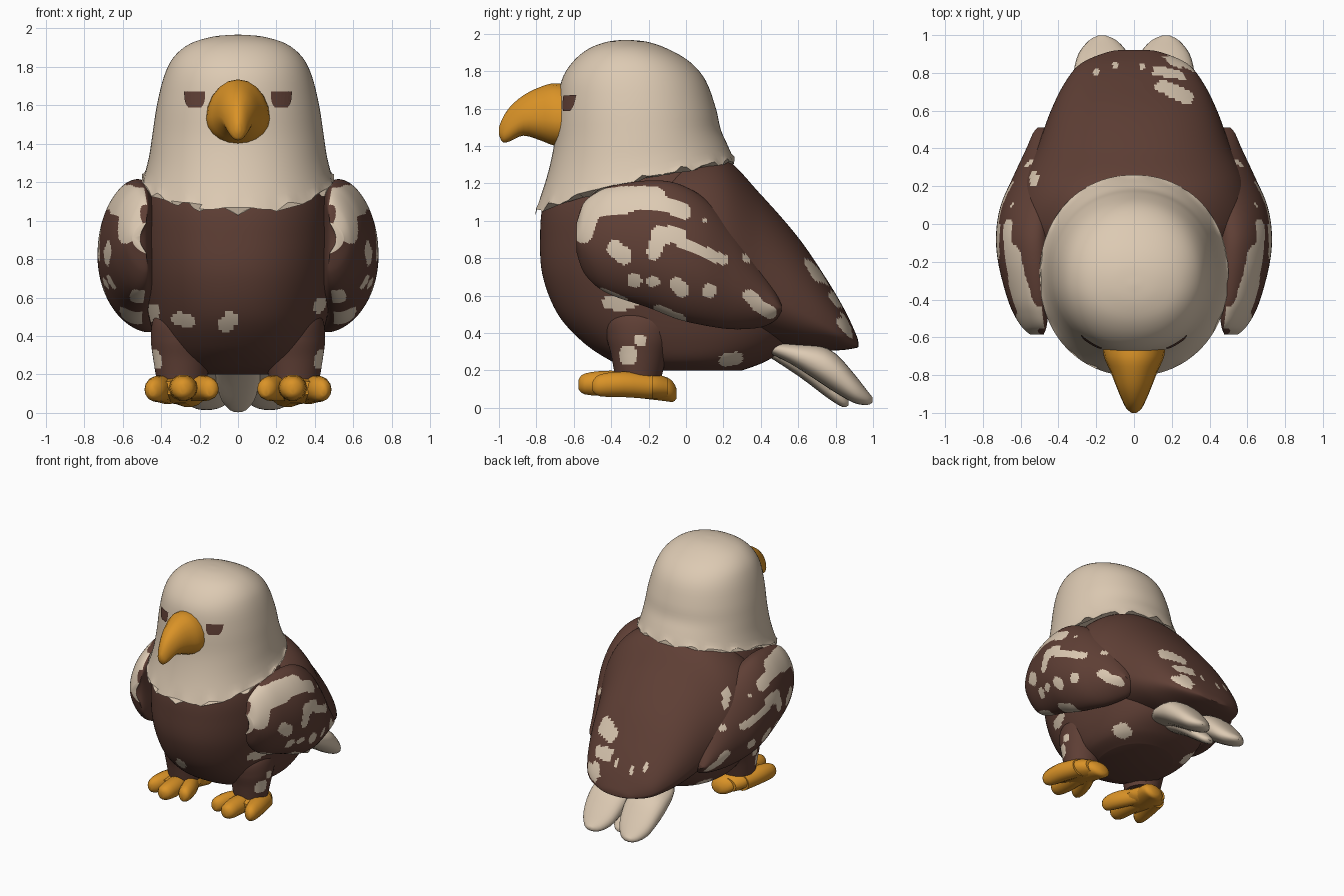
import bpy, bmesh, math
from mathutils import Vector
from mathutils.bvhtree import BVHTree

if "Cube" in bpy.data.objects:
    bpy.data.objects.remove(bpy.data.objects["Cube"])


def material(name, rgb):
    m = bpy.data.materials.new(name)
    m.diffuse_color = (*rgb, 1)
    m.use_nodes = True
    m.node_tree.nodes["Principled BSDF"].inputs["Base Color"].default_value = m.diffuse_color
    return m


BROWN = material("brown feathers", (0.115, 0.05, 0.036))
CREAM = material("cream feathers", (0.72, 0.59, 0.45))
ORANGE = material("orange horn", (0.70, 0.29, 0.02))


def smooth(secs, k):
    """Catmull-Rom interpolation of section tuples."""
    out = []
    for i in range(len(secs) - 1):
        a, b, c, d = (secs[min(max(j, 0), len(secs) - 1)] for j in range(i - 1, i + 3))
        for s in range(k):
            t = s / k
            out.append([0.5 * (2 * q + (r - p) * t + (2 * p - 5 * q + 4 * r - w) * t * t
                               + (3 * q - p - 3 * r + w) * t ** 3)
                        for p, q, r, w in zip(a, b, c, d)])
    return out + [list(secs[-1])]


def finish(name, bm, mats, rule=None):
    bmesh.ops.recalc_face_normals(bm, faces=bm.faces)
    if rule:
        for f in bm.faces:
            f.material_index = int(rule(f.calc_center_median(), f.normal))
    me = bpy.data.meshes.new(name)
    bm.to_mesh(me)
    bm.free()
    ob = bpy.data.objects.new(name, me)
    bpy.context.collection.objects.link(ob)
    for m in mats:
        me.materials.append(m)
    bpy.ops.object.select_all(action='DESELECT')
    ob.select_set(True)
    bpy.context.view_layer.objects.active = ob
    bpy.ops.object.shade_smooth_by_angle(angle=math.radians(45))
    return ob


def loft(name, rings, mats, rule=None):
    bm = bmesh.new()
    vs = [[bm.verts.new(p) for p in r] for r in rings]
    n = len(vs[0])
    for a, b in zip(vs, vs[1:]):
        for i in range(n):
            bm.faces.new((a[i], a[(i + 1) % n], b[(i + 1) % n], b[i]))
    bm.faces.new(vs[0])
    bm.faces.new(vs[-1])
    return finish(name, bm, mats, rule)


def unit_oval(n, p=2.0):
    for i in range(n):
        a = 2 * math.pi * i / n
        c, s = math.cos(a), math.sin(a)
        yield (a, math.copysign(abs(c) ** (2 / p), c), math.copysign(abs(s) ** (2 / p), s))


def along_z(name, secs, mats, n=48, k=4, cx=0, p=2.0, hem=0, rule=None):
    """Sections: z, front y, back y, half width, tilt."""
    rings = []
    secs = smooth(secs, k)
    for j, (z, yf, yb, rx, tilt) in enumerate(secs):
        w = max(0, 1 - (len(secs) - 1 - j) / 2) * hem
        rings.append([(cx + rx * c, (yf + yb) / 2 + (yb - yf) / 2 * s,
                       z + tilt * s + w * (math.sin(17 * a) + 0.6 * math.sin(29 * a) + 2 * c * c))
                      for a, c, s in unit_oval(n, p)])
    return loft(name, rings, mats, rule)


def along_y(name, secs, mats, n=24, k=4, side=1, p=2.0, mid=0.5, tuck=0, rule=None):
    """Sections: y, x min, x max, top z, bottom z; tuck pulls top and bottom inward."""
    rings = []
    for y, x0, x1, zt, zb in smooth(secs, k):
        zm = zb + (zt - zb) * mid
        rings.append([(side * ((x0 + x1) / 2 + (x1 - x0) / 2 * c - tuck * s * s), y,
                       zm + s * ((zt - zm) if s > 0 else (zm - zb)))
                      for _, c, s in unit_oval(n, p)])
    return loft(name, rings, mats, rule)


def in_spots(u, v, spots):
    """Spots are capsules: u1, v1, u2, v2, radius."""
    for a, b, c, d, r in spots:
        du, dv = c - a, d - b
        t = min(1, max(0, ((u - a) * du + (v - b) * dv) / (du * du + dv * dv + 1e-9)))
        if math.hypot(u - a - t * du, v - b - t * dv) < r:
            return True
    return False


# Cream markings: side (y, z), top (x, y) or front (x, z) coordinates
wing_spots = [(-.55, .93, -.5, 1.08, .05), (-.48, 1.09, -.33, 1.11, .075),
              (-.33, 1.12, -.17, 1.12, .065), (-.17, 1.11, -.01, 1.05, .04),
              (-.38, .85, -.33, .81, .045), (-.17, .83, -.14, .93, .04),
              (-.14, .93, -.04, .92, .045), (-.02, .88, .2, .79, .03),
              (-.28, .68, -.27, .68, .035), (-.18, .675, -.17, .675, .03),
              (-.05, .66, -.02, .63, .038), (.12, .62, .13, .63, .035),
              (.32, .8, .33, .8, .022), (.34, .6, .37, .57, .035), (.1, 1, .101, 1, .012),
              (.38, .55, .45, .51, .035), (-.15, .52, -.03, .47, .03),
              (-.45, .62, -.33, .57, .022)]
back_spots = [(.15, .73, .28, .67, .035), (.2, .87, .24, .85, .025), (-.53, .22, -.53, .25, .025),
              (-.1, .84, -.1, .845, .014), (-.2, .8, -.2, .81, .014), (.04, .83, .04, .84, .014)]
edge_spots = [(.79, .6, .82, .56, .025), (.83, .46, .86, .42, .025)]
belly_spots = [(-.44, .5, -.44, .54, .03), (-.31, .49, -.26, .48, .035),
               (-.06, .46, -.04, .49, .04), (.42, .55, .43, .57, .03)]
leg_spots = [(-.31, .27, -.31, .29, .045), (-.25, .36, -.24, .36, .03)]

# Body
along_z("body", [(.2, -.28, .3, .26, 0), (.25, -.4, .43, .36, 0), (.35, -.55, .58, .42, 0),
                 (.5, -.685, .68, .465, 0), (.7, -.765, .68, .5, 0), (.9, -.78, .58, .505, 0),
                 (1.1, -.76, .42, .48, 0), (1.3, -.66, .15, .4, 0)], [BROWN, CREAM],
        n=160, k=12, p=2.2,
        rule=lambda c, nrm: (nrm.y < -.1 and in_spots(c.x, c.z, belly_spots))
        or in_spots(c.y, c.z, [(.21, .255, .27, .265, .035)]))

# Back mantle of folded feathers, filling in behind both wings
along_y("back_mantle", [(-.4, -.44, .44, 1.2, .62), (-.2, -.56, .56, 1.29, .52),
                        (0, -.635, .635, 1.36, .47), (.2, -.605, .605, 1.34, .42),
                        (.4, -.515, .515, 1.14, .355), (.6, -.44, .44, .91, .31),
                        (.75, -.365, .365, .69, .305), (.85, -.28, .28, .52, .31),
                        (.91, -.14, .14, .39, .32), (.922, -.05, .05, .35, .325)],
        [BROWN, CREAM], n=144, k=10, p=2.15, mid=.36,
        rule=lambda c, nrm: (nrm.z > .05 and in_spots(c.x, c.y, back_spots))
        or (c.x > .1 and in_spots(c.y, c.z, edge_spots)))

# Head with ragged collar
head = along_z("head", [(1.967, -.33, -.31, .015, 0), (1.957, -.42, -.21, .13, 0),
                        (1.92, -.52, -.1, .25, 0), (1.85, -.605, .02, .335, 0),
                        (1.75, -.665, .105, .385, 0), (1.6, -.69, .16, .422, 0),
                        (1.45, -.705, .185, .445, .04), (1.32, -.745, .22, .465, .09),
                        (1.185, -.805, .26, .5, .135)], [CREAM], n=96, k=4, p=2.1, hem=.014)

# Beak
along_y("beak", [(-.6, -.17, .17, 1.72, 1.39), (-.7, -.16, .16, 1.735, 1.4),
                 (-.78, -.125, .125, 1.715, 1.43), (-.87, -.09, .09, 1.67, 1.455),
                 (-.94, -.06, .06, 1.61, 1.425), (-.98, -.038, .038, 1.55, 1.42),
                 (-1, -.012, .012, 1.5, 1.46)], [ORANGE], n=20, k=3, mid=.4)

# Eyes: thin plates laid onto the head surface
hb = bmesh.new()
hb.from_mesh(head.data)
tree = BVHTree.FromBMesh(hb)
hb.free()
for side, label in ((1, "right"), (-1, "left")):
    bm = bmesh.new()
    grid = []
    for j in range(6):
        v = j / 5
        half = .054 * math.sqrt(1 - (1 - v) ** 3 * .65)
        row = []
        for i in range(7):
            u = i / 3 - 1
            hit, nrm, _, _ = tree.ray_cast(
                Vector((side * (.222 + half * u), -2, 1.587 + .083 * v)), Vector((0, 1, 0)))
            row.append(bm.verts.new(hit + nrm * .006))
        grid.append(row)
    for j in range(5):
        for i in range(6):
            quad = (grid[j][i], grid[j][i + 1], grid[j + 1][i + 1], grid[j + 1][i])
            bm.faces.new(quad[::side])
    me = bpy.data.meshes.new("eye_" + label)
    bm.to_mesh(me)
    bm.free()
    me.materials.append(BROWN)
    bpy.context.collection.objects.link(bpy.data.objects.new("eye_" + label, me))

# Paired parts
for side, label in ((1, "right"), (-1, "left")):
    # Folded wing
    along_y("wing_" + label,
            [(-.585, .51, .55, .99, .83), (-.55, .475, .59, 1.09, .73),
             (-.48, .455, .635, 1.15, .65), (-.38, .44, .675, 1.19, .595),
             (-.2, .42, .72, 1.215, .535), (-.05, .42, .73, 1.2, .475),
             (.1, .41, .705, 1.12, .44), (.25, .4, .64, .97, .42),
             (.4, .39, .57, .76, .43), (.48, .42, .535, .63, .47), (.51, .46, .51, .56, .51)],
            [BROWN, CREAM], n=160, k=12, side=side, p=2.1, mid=.46, tuck=.05,
            rule=lambda c, nrm: nrm.x * side > -.3 and in_spots(c.y, c.z, wing_spots))
    # Thigh
    along_z("leg_" + label,
            [(.56, -.36, -.1, .1, 0), (.48, -.43, -.03, .15, 0), (.38, -.425, -.06, .16, 0),
             (.28, -.4, -.1, .148, 0), (.17, -.38, -.13, .13, 0)], [BROWN, CREAM],
            n=72, k=10, cx=side * .293,
            rule=lambda c, nrm: nrm.x * side > .3 and in_spots(c.y, c.z, leg_spots))
    # Foot pad and toes
    toes = {
        "foot_pad": [(-.42, .19, .42, .17, .09), (-.3, .16, .44, .195, .06),
                     (-.18, .18, .43, .19, .045), (-.1, .22, .38, .16, .05)],
        "inner_toe": [(-.51, .13, .16, .14, .09), (-.48, .1, .2, .18, .07),
                      (-.36, .12, .25, .195, .06), (-.2, .2, .32, .18, .06)],
        "middle_toe": [(-.575, .27, .3, .15, .1), (-.54, .225, .345, .185, .07),
                       (-.4, .21, .36, .2, .06), (-.2, .23, .37, .18, .06)],
        "outer_toe": [(-.5, .43, .46, .14, .09), (-.46, .38, .485, .18, .06),
                      (-.33, .33, .48, .195, .055), (-.18, .29, .44, .18, .045)],
        "back_toe": [(-.25, .2, .4, .18, .05), (-.12, .17, .37, .17, .035),
                     (-.07, .18, .33, .14, .03), (-.05, .22, .28, .1, .05)],
    }
    for toe, secs in toes.items():
        along_y(toe + "_" + label, secs, [ORANGE], n=14, k=3, side=side)
    # Outer tail feather
    along_y("tail_feather_" + label,
            [(.4, .0, .16, .35, .31), (.55, -.01, .28, .345, .24), (.7, -.01, .32, .335, .145),
             (.8, .0, .32, .29, .08), (.9, .03, .295, .18, .025), (.97, .09, .24, .09, .015),
             (.998, .15, .19, .055, .03)], [CREAM], n=24, k=3, side=side, p=2.3)

# Middle tail feather
along_y("tail_feather_middle", [(.4, -.08, .08, .34, .3), (.6, -.12, .12, .27, .17),
                                (.76, -.1, .1, .16, .05), (.84, -.06, .06, .08, .003),
                                (.87, -.02, .02, .04, .015)], [CREAM], n=16, k=3)
